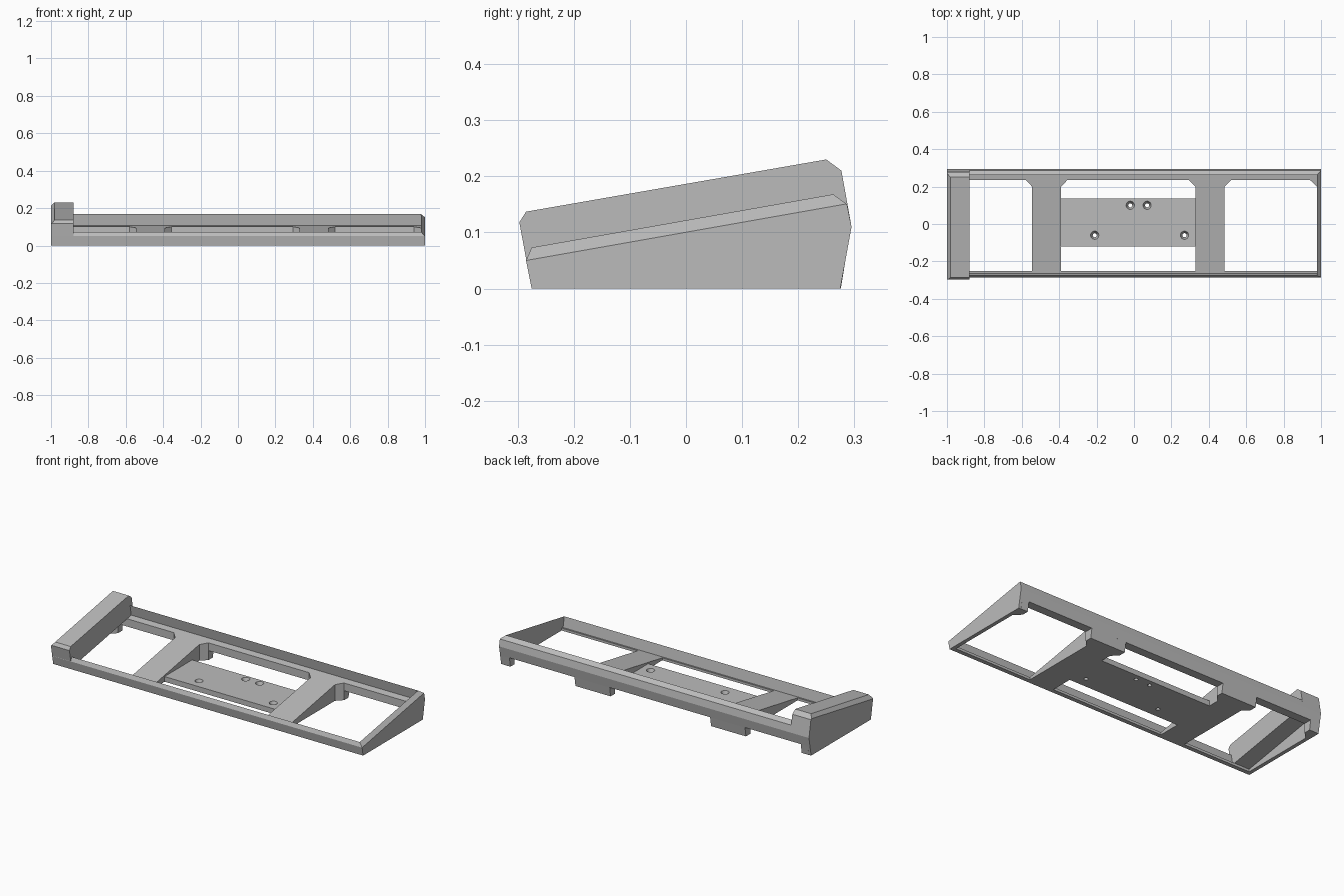
import bpy, bmesh
from mathutils import Vector

if "Cube" in bpy.data.objects:
    bpy.data.objects.remove(bpy.data.objects["Cube"], do_unlink=True)

grey = bpy.data.materials.new("plain grey")
grey.use_nodes = True
grey.diffuse_color = (0.5, 0.5, 0.5, 1)
grey.node_tree.nodes["Principled BSDF"].inputs["Base Color"].default_value = (0.5, 0.5, 0.5, 1)


def rim(y):
    """Height of the sloping rim plane."""
    return 0.0731 + 0.177 * (y + 0.275)


def ledge(y):
    """Height of the sloping inner floor."""
    return rim(y) - 0.063


def loft(name, ring_a, ring_b, clip=None):
    """Solid between two matching rings, optionally bevelled by a plane."""
    bm = bmesh.new()
    a = [bm.verts.new(p) for p in ring_a]
    b = [bm.verts.new(p) for p in ring_b]
    bm.faces.new(a)
    bm.faces.new(b[::-1])
    n = len(a)
    for i in range(n):
        j = (i + 1) % n
        bm.faces.new((a[i], b[i], b[j], a[j]))
    if clip:
        p, q, r = (Vector(v) for v in clip)
        normal = (q - p).cross(r - p)
        if normal.z < 0:
            normal.negate()
        geom = bm.verts[:] + bm.edges[:] + bm.faces[:]
        cut = bmesh.ops.bisect_plane(bm, geom=geom, plane_co=p, plane_no=normal, clear_outer=True)
        edges = [e for e in cut["geom_cut"] if isinstance(e, bmesh.types.BMEdge)]
        if edges:
            bmesh.ops.holes_fill(bm, edges=bm.edges[:])
    bmesh.ops.recalc_face_normals(bm, faces=bm.faces[:])
    mesh = bpy.data.meshes.new(name)
    bm.to_mesh(mesh)
    bm.free()
    mesh.materials.append(grey)
    obj = bpy.data.objects.new(name, mesh)
    bpy.context.collection.objects.link(obj)
    return obj


def bar(name, profile, x0, x1, clip=None):
    """Side profile (y, z) extruded along x."""
    return loft(name, [(x0, y, z) for y, z in profile], [(x1, y, z) for y, z in profile], clip)


def wedge(name, plan):
    """Plan outline (x, y) from the ground up to the sloping floor."""
    top = []
    for x, y in plan:
        y2 = y + 0.018 if y > 0.27 else y  # follow the leaning back wall
        top.append((x, y2, ledge(y2)))
    return loft(name, [(x, y, 0) for x, y in plan], top)


# Bevel planes on the two ends
left_bevel = [(1, -0.285, 0.05), (1, 0.287, 0.151), (0.978, -0.275, 0.0731)]
right_bevel = [(-1, -0.285, 0.115), (-1, 0.25, 0.21), (-0.98, -0.285, 0.137)]

# Long rails
bar("front_rail", [(-0.275, 0), (-0.285, 0.05), (-0.275, rim(-0.275)),
                   (-0.264, ledge(-0.264)), (-0.25, ledge(-0.25)), (-0.25, 0)],
    -1, 1, left_bevel)
bar("back_rail", [(0.235, 0.055), (0.235, ledge(0.235)), (0.273, ledge(0.273)),
                  (0.262, rim(0.262)), (0.287, 0.15), (0.295, 0.11), (0.285, 0.055)],
    -1, 1, left_bevel)

# End walls
bar("left_end_wall", [(-0.275, 0), (-0.285, 0.05), (-0.275, rim(-0.275)),
                      (0.262, rim(0.262)), (0.287, 0.15), (0.295, 0.11), (0.275, 0)],
    0.978, 1, left_bevel)
crown = [(-0.297, 0.118), (-0.285, 0.137), (0.25, 0.23), (0.277, 0.21), (0.295, 0.11)]
bar("right_end_wall", [(-0.275, 0)] + crown + [(0.275, 0)], -1, -0.978, right_bevel)

# Raised block over the right end, open underneath
bar("raised_end_block", [(-0.277, ledge(-0.277))] + crown, -1, -0.88, right_bevel)

# Cross struts, flared where they meet the back rail
flare = 0.035
for name, x0, x1 in (("right_strut", -0.545, -0.39), ("left_strut", 0.328, 0.485)):
    wedge(name, [(x0, -0.26), (x1, -0.26), (x1, 0.2), (x1 + flare, 0.236),
                 (x1 + flare, 0.276), (x0 - flare, 0.276), (x0 - flare, 0.236), (x0, 0.2)])

# Corner feet at the back
for name, s in (("left_corner_foot", 1), ("right_corner_foot", -1)):
    wedge(name, [(s * 0.985, 0.2), (s * 0.978, 0.2), (s * 0.94, 0.236),
                 (s * 0.94, 0.276), (s * 0.985, 0.276)])

# Central mounting plate with countersunk holes
plate_outline = [(-0.12, 0), (-0.12, 0.03), (0.135, 0.03), (0.135, 0)]
plate = bar("mounting_plate", plate_outline, -0.395, 0.335)
for x, y in ((-0.02, 0.1), (0.07, 0.1), (-0.21, -0.06), (0.27, -0.06)):
    bpy.ops.mesh.primitive_cone_add(vertices=24, radius1=0.009, radius2=0.024,
                                    depth=0.04, location=(x, y, 0.015))
    cutter = bpy.context.object
    cutter.name = "hole_cutter"
    cutter.data.materials.append(grey)
    cutter.hide_render = True
    cutter.hide_set(True)
    mod = plate.modifiers.new("hole", "BOOLEAN")
    mod.operation = "DIFFERENCE"
    mod.solver = "EXACT"
    mod.object = cutter
